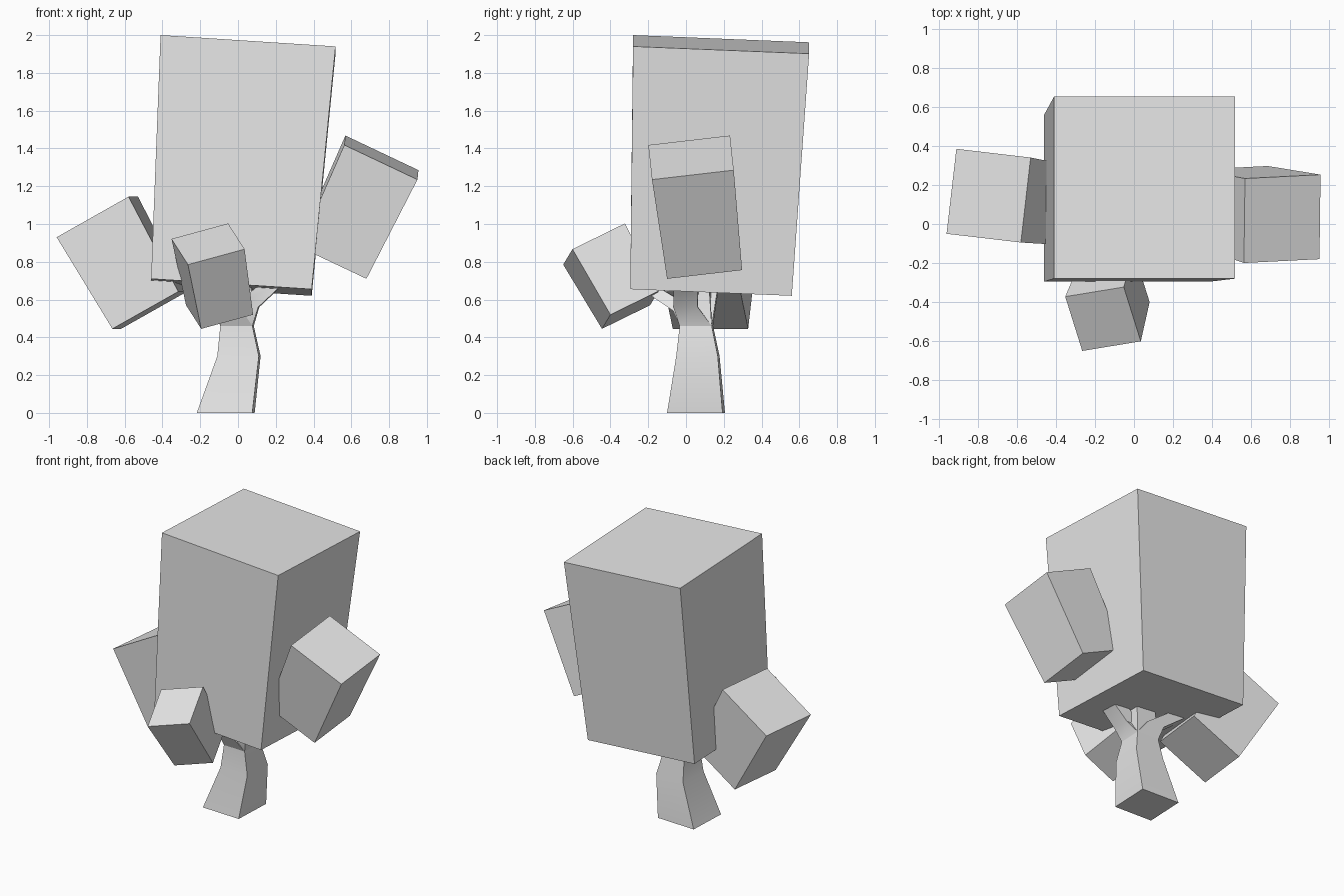
import bpy
import bmesh
import math
from mathutils import Matrix, Vector

if "Cube" in bpy.data.objects:
    bpy.data.objects.remove(bpy.data.objects["Cube"], do_unlink=True)

grey = bpy.data.materials.new("plain_grey")
grey.use_nodes = True
grey.diffuse_color = (0.8, 0.8, 0.8, 1)
grey.node_tree.nodes["Principled BSDF"].inputs["Base Color"].default_value = (0.8, 0.8, 0.8, 1)

TAPER = 1.09  # foliage blocks widen towards the top


def loft(name, rings):
    """Skin a stack of four-cornered rings and cap both ends."""
    bm = bmesh.new()
    rows = [[bm.verts.new(p) for p in ring] for ring in rings]
    for low, high in zip(rows, rows[1:]):
        for i in range(4):
            j = (i + 1) % 4
            bm.faces.new((low[i], low[j], high[j], high[i]))
    bm.faces.new(rows[0])
    bm.faces.new(rows[-1])
    bmesh.ops.recalc_face_normals(bm, faces=bm.faces)
    mesh = bpy.data.meshes.new(name)
    bm.to_mesh(mesh)
    bm.free()
    mesh.materials.append(grey)
    obj = bpy.data.objects.new(name, mesh)
    bpy.context.collection.objects.link(obj)
    return obj


def block(name, base, top, u, v):
    """Tapered block from matching base and top corners and two base edges."""
    u, v = Vector(u), Vector(v)

    def quad(corner, k):
        c = Vector(corner)
        return [c, c + u * k, c + (u + v) * k, c + v * k]

    return loft(name, [quad(base, 1), quad(top, TAPER)])


def limb(name, path, yaw=-2.5):
    """Square limb through (x, y, z, half width) stations."""
    turn = Matrix.Rotation(math.radians(yaw), 3, "Z")
    corners = [(-1, -1), (1, -1), (1, 1), (-1, 1)]
    rings = [[Vector((x, y, z)) + turn @ Vector((a * h, b * h, 0)) for a, b in corners]
             for x, y, z, h in path]
    obj = limb_obj = loft(name, rings)
    bpy.ops.object.select_all(action="DESELECT")
    obj.select_set(True)
    bpy.context.view_layer.objects.active = limb_obj
    bpy.ops.object.shade_smooth_by_angle(angle=math.radians(30))
    return obj


# Foliage blocks
block("main_foliage", (-0.46, -0.295, 0.71), (-0.41, -0.28, 2.0),
      (0.85, 0, -0.055), (0, 0.855, -0.035))
block("left_foliage", (0.68, -0.10, 0.71), (0.95, -0.18, 1.235),
      (-0.355, -0.018, 0.168), (0.005, 0.397, 0.046))
block("right_foliage", (-0.665, -0.07, 0.445), (-0.96, -0.05, 0.93),
      (0.349, -0.041, 0.197), (0.046, 0.399, 0))
block("front_foliage", (-0.195, -0.445, 0.445), (-0.265, -0.65, 0.785),
      (0.275, 0.045, 0.075), (-0.08, 0.255, 0.125))

# Trunk, then the branches that fan out from its neck
neck = (-0.005, 0.055, 0.46, 0.085)
limb("trunk", [(-0.065, 0.053, 0, 0.147), (0.005, 0.063, 0.3, 0.11), neck,
               (0, 0.05, 0.75, 0.07)])
limb("left_branch", [neck, (0.045, 0, 0.56, 0.065), (0.22, 0, 0.72, 0.06)])
limb("right_branch", [neck, (-0.06, 0.09, 0.56, 0.065), (-0.28, 0.12, 0.72, 0.06)])
limb("front_branch", [neck, (-0.04, 0, 0.54, 0.065), (-0.1, -0.22, 0.68, 0.05)])
